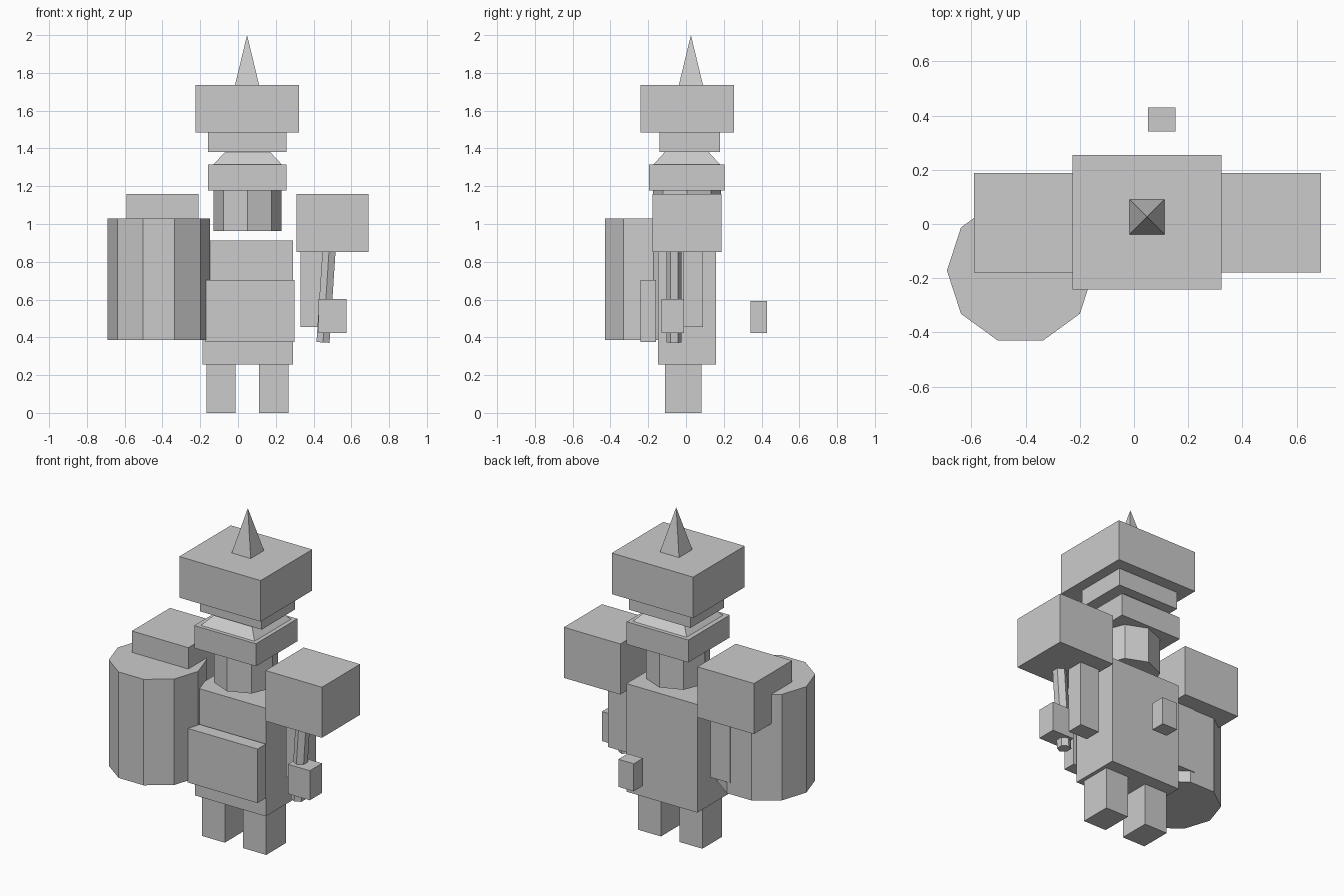
import bpy, bmesh, math
from mathutils import Matrix, Vector

if "Cube" in bpy.data.objects:
    bpy.data.objects.remove(bpy.data.objects["Cube"])

grey = bpy.data.materials.new("light_grey")
grey.diffuse_color = (0.6, 0.6, 0.6, 1)
grey.use_nodes = True
grey.node_tree.nodes["Principled BSDF"].inputs["Base Color"].default_value = grey.diffuse_color
CX = 0.05  # the body's mirror axis


def finish(name, bm):
    bmesh.ops.recalc_face_normals(bm, faces=bm.faces)
    me = bpy.data.meshes.new(name)
    bm.to_mesh(me)
    bm.free()
    me.materials.append(grey)
    ob = bpy.data.objects.new(name, me)
    bpy.context.collection.objects.link(ob)
    return ob


def box(name, x, y, z, taper=1.0):
    """Box from (min, max) ranges; taper scales the top, 0 gives a pyramid."""
    bm = bmesh.new()
    bmesh.ops.create_cube(bm, size=1)
    mid = [sum(r) / 2 for r in (x, y, z)]
    size = [r[1] - r[0] for r in (x, y, z)]
    for v in bm.verts:
        k = taper if v.co.z > 0 else 1
        v.co = (mid[0] + v.co.x * size[0] * k,
                mid[1] + v.co.y * size[1] * k,
                mid[2] + v.co.z * size[2])
    bmesh.ops.remove_doubles(bm, verts=bm.verts, dist=1e-5)
    return finish(name, bm)


def prism(name, sides, radius, start, end, turn=0):
    """Straight n-sided rod between two points."""
    a, b = Vector(start), Vector(end)
    axis = b - a
    rot = Matrix.Rotation(math.atan2(axis.x, axis.z), 4, 'Y')
    bm = bmesh.new()
    ring = [Vector((radius * math.cos(turn + math.tau * i / sides),
                    radius * math.sin(turn + math.tau * i / sides), 0))
            for i in range(sides)]
    low = [bm.verts.new(a + rot @ p) for p in ring]
    high = [bm.verts.new(b + rot @ p) for p in ring]
    bm.faces.new(low[::-1])
    bm.faces.new(high)
    for i in range(sides):
        j = (i + 1) % sides
        bm.faces.new((low[i], low[j], high[j], high[i]))
    return finish(name, bm)


# Helmet and head
box("helmet_spike", (-0.016, 0.112), (-0.038, 0.09), (1.735, 2.0), 0.0)
box("helmet_block", (-0.226, 0.322), (-0.242, 0.254), (1.485, 1.735))
box("head", (-0.158, 0.257), (-0.139, 0.181), (1.38, 1.485))
box("collar_slope", (-0.13, 0.232), (-0.172, 0.18), (1.315, 1.38), 0.665)
box("collar", (-0.158, 0.257), (-0.195, 0.204), (1.178, 1.315))
prism("neck", 8, 0.18, (CX, 0.005, 0.963), (CX, 0.005, 1.178))

# Torso, front plate and the separate small block behind
box("torso", (-0.188, 0.29), (-0.147, 0.159), (0.255, 0.913))
box("front_plate", (-0.172, 0.30), (-0.24, -0.16), (0.374, 0.703))
box("back_block", (0.051, 0.154), (0.341, 0.43), (0.424, 0.592))

# Limbs, mirrored about the body axis
for side, s in (("right", 1), ("left", -1)):
    def span(a, b):
        return tuple(sorted((CX + s * a, CX + s * b)))
    box(side + "_leg", span(0.062, 0.217), (-0.11, 0.081), (0, 0.255))
    box(side + "_shoulder", span(0.26, 0.64), (-0.178, 0.189), (0.852, 1.16))
    box(side + "_arm", span(0.28, 0.41), (-0.012, 0.091), (0.455, 0.86))

# Hand with its tilted six-sided rod
box("hand", (0.426, 0.574), (-0.129, -0.011), (0.422, 0.602))
prism("rod", 6, 0.04, (0.45, -0.063, 0.373), (0.486, -0.063, 0.92), math.pi / 2)

# Ten-sided drum at the left
prism("drum", 10, 0.271, (-0.419, -0.172, 0.385), (-0.419, -0.172, 1.03))
